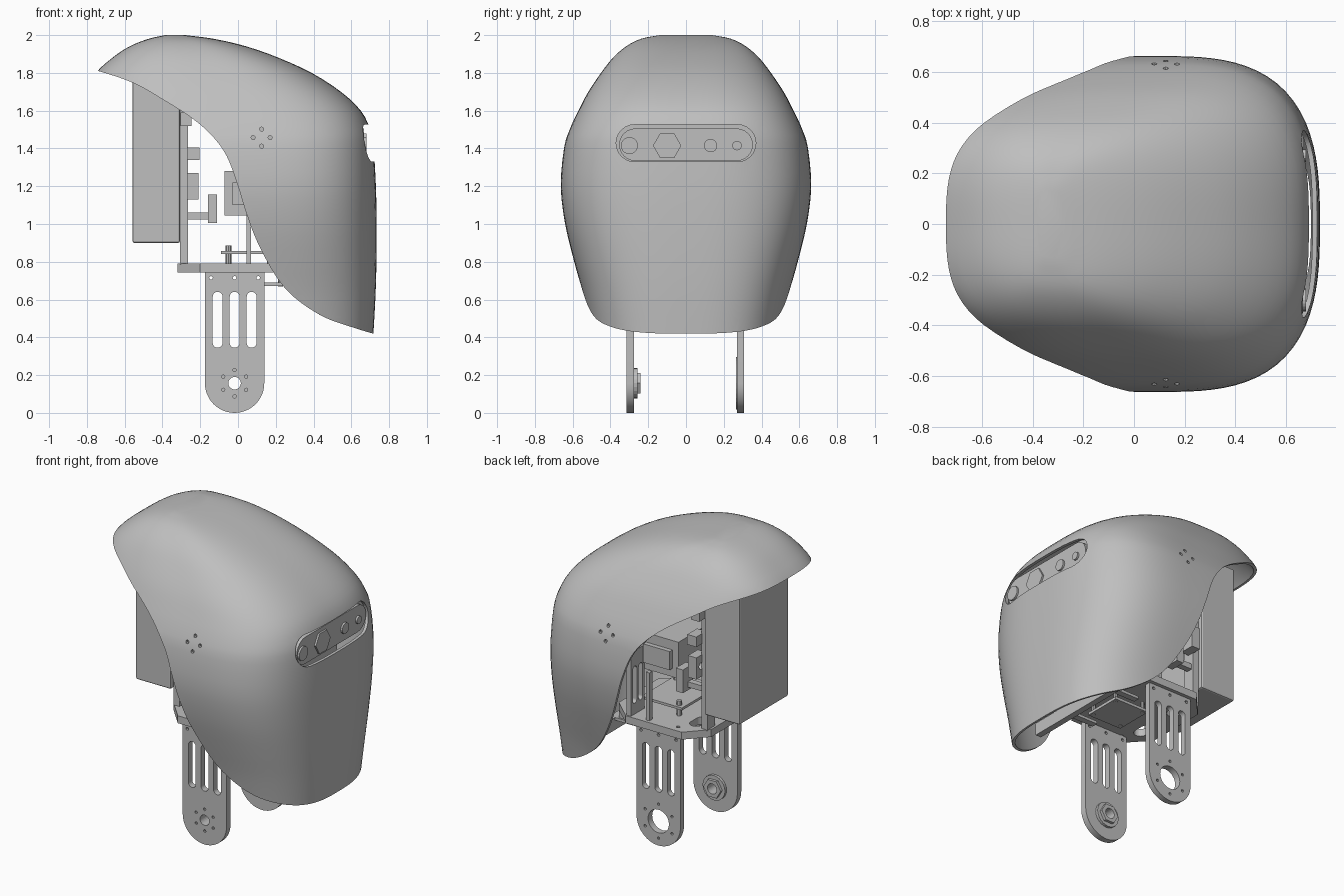
import bpy, bmesh
from math import sin, cos, pi, radians
from mathutils import Vector

cube = bpy.data.objects.get("Cube")
if cube:
    bpy.data.objects.remove(cube)

grey = bpy.data.materials.new("satin grey")
grey.use_nodes = True
grey.diffuse_color = (0.52, 0.52, 0.52, 1)
grey.node_tree.nodes["Principled BSDF"].inputs["Base Color"].default_value = grey.diffuse_color


def finish(name, bm):
    bmesh.ops.recalc_face_normals(bm, faces=bm.faces)
    mesh = bpy.data.meshes.new(name)
    bm.to_mesh(mesh)
    bm.free()
    mesh.materials.append(grey)
    ob = bpy.data.objects.new(name, mesh)
    bpy.context.collection.objects.link(ob)
    return ob


def prism(name, outlines, axis, lo, hi):
    """Extrude flat outlines along one axis, all into one object."""
    place = {"x": lambda a, b, t: (t, a, b),
             "y": lambda a, b, t: (a, t, b),
             "z": lambda a, b, t: (a, b, t)}[axis]
    bm = bmesh.new()
    for pts in outlines:
        ends = [[bm.verts.new(place(a, b, t)) for a, b in pts] for t in (lo, hi)]
        for ring in ends:
            bm.faces.new(ring)
        for i in range(len(pts)):
            j = (i + 1) % len(pts)
            bm.faces.new((ends[0][i], ends[0][j], ends[1][j], ends[1][i]))
    return finish(name, bm)


def box(name, x, y, z):
    return prism(name, [[(x[0], y[0]), (x[1], y[0]), (x[1], y[1]), (x[0], y[1])]], "z", *z)


def disc(a, b, r, n=24):
    return [(a + r * cos(2 * pi * i / n), b + r * sin(2 * pi * i / n)) for i in range(n)]


def ring_of(a, b, radius, r, n=6):
    return [disc(p, q, r, 8) for p, q in
            [(a + radius * sin(2 * pi * i / n), b + radius * cos(2 * pi * i / n)) for i in range(n)]]


def capsule(a, b, half, r, n=12, upright=False):
    """Rounded slot outline; half is the distance from the middle to an arc centre."""
    pts = []
    for side in (1, -1):
        for i in range(n + 1):
            t = -pi / 2 + pi * i / n
            pts.append((side * (half + r * cos(t)), side * r * sin(t)))
    return [(a - q, b + p) if upright else (a + p, b + q) for p, q in pts]


def apply(ob, kind, **settings):
    mod = ob.modifiers.new(kind.lower(), kind)
    for key, value in settings.items():
        setattr(mod, key, value)
    bpy.context.view_layer.objects.active = ob
    bpy.ops.object.modifier_apply(modifier=mod.name)


def cut(ob, cutter):
    apply(ob, "BOOLEAN", operation="DIFFERENCE", solver="EXACT", object=cutter)
    bpy.data.objects.remove(cutter)


def smooth(ob, angle=35):
    bpy.ops.object.select_all(action="DESELECT")
    ob.select_set(True)
    bpy.context.view_layer.objects.active = ob
    bpy.ops.object.shade_smooth_by_angle(angle=radians(angle))


def spline(pts, steps=4):
    """Catmull-Rom curve through the points."""
    v = [Vector(p) for p in pts]
    v = [2 * v[0] - v[1]] + v + [2 * v[-1] - v[-2]]
    out = []
    for a, b, c, d in zip(v, v[1:], v[2:], v[3:]):
        for s in range(steps):
            t = s / steps
            out.append(tuple(0.5 * (2 * b + (c - a) * t + (2 * a - 5 * b + 4 * c - d) * t ** 2
                                    + (3 * b - a - 3 * c + d) * t ** 3)))
    return out + [tuple(v[-2])]


# Head shell: level slices (height, back, widest point, front, half width)
slices = [(0.30, -0.84, 0.1, 0.71, 0.48), (0.60, -0.84, 0.1, 0.727, 0.54),
          (0.80, -0.84, 0.1, 0.733, 0.592), (1.00, -0.84, 0.1, 0.734, 0.64),
          (1.20, -0.84, 0.1, 0.73, 0.663), (1.40, -0.84, 0.1, 0.718, 0.646),
          (1.50, -0.84, 0.09, 0.7, 0.616), (1.60, -0.83, 0.05, 0.65, 0.57),
          (1.70, -0.80, -0.02, 0.545, 0.517), (1.80, -0.752, -0.12, 0.39, 0.45),
          (1.88, -0.665, -0.2, 0.215, 0.387), (1.94, -0.575, -0.25, 0.045, 0.318),
          (1.98, -0.475, -0.3, -0.125, 0.24), (2.00, -0.385, -0.34, -0.28, 0.14)]
SEG = 96
bm = bmesh.new()
rings = []
for z, back, mid, front, half in spline(slices, 3):
    ring = []
    for i in range(SEG):
        c, s = cos(2 * pi * i / SEG), sin(2 * pi * i / SEG)
        reach = front - mid if c > 0 else mid - back
        k = (abs(c) ** 2.95 + abs(s) ** 2.95) ** (-1 / 2.95)
        ring.append(bm.verts.new((mid + reach * c * k, half * s * k, z)))
    rings.append(ring)
for low, high in zip(rings, rings[1:]):
    for i in range(SEG):
        j = (i + 1) % SEG
        bm.faces.new((low[i], low[j], high[j], high[i]))
bm.faces.new(rings[0])
bm.faces.new(rings[-1])
shell = finish("head_shell", bm)
apply(shell, "SOLIDIFY", thickness=0.019, offset=-1)

# Sweeping lower edge, sensor slot and side vents
edge = spline([(0.9, 0.37), (0.715, 0.42), (0.6, 0.455), (0.45, 0.51), (0.3, 0.61), (0.2, 0.725),
               (0.1, 0.91), (0.04, 1.07), (0, 1.2), (-0.06, 1.36), (-0.14, 1.47), (-0.25, 1.565),
               (-0.4, 1.66), (-0.55, 1.745), (-0.74, 1.81), (-0.95, 1.86)])
cut(shell, prism("edge_cutter", [edge + [(-0.95, 0.2), (0.9, 0.2)]], "y", -1, 1))
cut(shell, prism("slot_cutter", [capsule(0, 1.428, 0.272, 0.098)], "x", 0.5, 0.9))
cut(shell, prism("vent_cutter", ring_of(0.125, 1.457, 0.045, 0.011, 4), "y", -1, 1))
smooth(shell)

# Sensor bar filling the slot, on a wider backing that closes the gap
bar = prism("sensor_bar", [capsule(0, 1.42, 0.268, 0.086)], "x", 0.56, 0.668)
smooth(bar)
prism("sensor_backing", [capsule(0, 1.428, 0.272, 0.104)], "x", 0.56, 0.64)
for i, (y, r, n) in enumerate([(-0.3, 0.045, 20), (-0.1, 0.075, 6), (0.13, 0.035, 16), (0.27, 0.025, 16)]):
    prism(f"sensor_lens_{i + 1}", [disc(y, 1.415, r, n)], "x", 0.66, 0.68)

# Legs with lightening slots and pivot holes
LX, LR = -0.018, 0.157
for side, y0, y1, bore, bolts in (("right", -0.315, -0.275, 0.033, 0.07), ("left", 0.27, 0.307, 0.075, 0.11)):
    arc = [(LX + LR * cos(pi + pi * i / 24), LR + LR * sin(pi + pi * i / 24)) for i in range(25)]
    leg = prism(f"{side}_leg", [arc + [(LX + LR, 0.745), (LX - LR, 0.745)]], "y", y0, y1)
    holes = [capsule(LX + d, 0.493, 0.122, 0.026, upright=True) for d in (-0.09, 0, 0.09)]
    holes += [disc(LX + d, 0.715, 0.01, 8) for d in (-0.125, 0, 0.125)]
    holes += [disc(LX, LR, bore)] + ring_of(LX, LR, bolts, 0.009)
    cut(leg, prism("leg_cutter", holes, "y", -1, 1))
    smooth(leg)

# Pivot nut inside the right leg, thin ring inside the left leg
for name, r, n, bore, y0, y1 in (("pivot_flange", 0.08, 24, 0.033, -0.277, -0.258),
                                 ("pivot_nut", 0.062, 6, 0.033, -0.277, -0.24),
                                 ("pivot_ring", 0.14, 32, 0.075, 0.264, 0.272)):
    nut = prism(name, [disc(LX, LR, r, n)], "y", y0, y1)
    cut(nut, prism("bore_cutter", [disc(LX, LR, bore)], "y", -1, 1))

# Base plate with openings
half_plate = [(0.34, 0.2), (0.2, 0.33), (-0.2, 0.33), (-0.32, 0.2)]
plate = prism("base_plate", [half_plate + [(x, -y) for x, y in reversed(half_plate)]], "z", 0.742, 0.79)
cut(plate, prism("plate_cutter", [capsule(-0.2, s * 0.15, 0.03, 0.04, upright=True) for s in (-1, 1)]
                 + [disc(-0.14, s * 0.28, 0.012, 8) for s in (-1, 1)], "z", 0.5, 1))

# Crossbar under the front of the plate
box("front_crossbar", (0.36, 0.4), (-0.42, 0.42), (0.61, 0.69))

# Circuit boards on standoffs, below and above the plate
box("lower_board", (0, 0.245), (-0.125, 0.125), (0.672, 0.69))
prism("lower_standoffs", [disc(x, y, 0.012, 8) for x in (0.02, 0.225) for y in (-0.1, 0.1)], "z", 0.668, 0.745)
box("upper_board", (-0.09, 0.2), (-0.17, 0.17), (0.84, 0.856))
prism("upper_standoffs", [disc(x, y, 0.016, 8) for x in (-0.05, 0.17) for y in (-0.14, 0.14)], "z", 0.785, 0.885)

# Rear housing
housing = box("rear_housing", (-0.558, -0.307), (-0.25, 0.25), (0.9, 1.79))
apply(housing, "BEVEL", width=0.01, segments=2)

# Mirrored inner supports
for side, s in (("left", 1), ("right", -1)):
    def part(name, x, y, z):
        return box(f"{side}_{name}", x, sorted((s * y[0], s * y[1])), z)
    part("rear_column", (-0.307, -0.265), (0.14, 0.22), (0.785, 1.68))
    part("upper_clamp", (-0.305, -0.245), (0.2, 0.3), (1.52, 1.59))
    part("middle_clamp", (-0.27, -0.205), (0.18, 0.28), (1.34, 1.405))
    block = part("rear_block", (-0.27, -0.21), (0.18, 0.28), (1.13, 1.27))
    cut(block, prism("block_cutter", [disc(s * 0.23, 1.2, 0.022, 12)], "x", -0.4, 0))
    part("link_bar", (-0.27, -0.15), (0.17, 0.21), (1.025, 1.06))
    part("link_block", (-0.16, -0.11), (0.16, 0.26), (1.005, 1.155))
    part("crossbar_arm", (0.14, 0.37), (0.17, 0.21), (0.672, 0.69))
    part("crossbar_hanger", (0.3, 0.34), (0.16, 0.2), (0.672, 0.745))
    part("thin_post", (0.045, 0.07), (0.28, 0.31), (0.785, 1.1))
    part("vent_backing", (0.07, 0.18), (0.55, 0.59), (1.4, 1.515))
    post = part("front_post", (0.17, 0.2), (0.18, 0.32), (0.785, 1.2))
    cut(post, prism("post_cutter", [capsule(s * y, 0.98, 0.1, 0.02, upright=True) for y in (0.22, 0.28)],
                    "x", 0, 0.3))

# Central drive unit and sensor mount
box("drive_unit", (-0.072, 0.2), (-0.18, 0.18), (1.045, 1.28))
box("drive_cover", (-0.03, 0.16), (-0.21, 0.21), (1.1, 1.22))
box("sensor_mount", (0.16, 0.57), (-0.1, 0.1), (1.2, 1.24))
box("sensor_bracket", (0.54, 0.57), (-0.2, 0.2), (1.2, 1.5))
